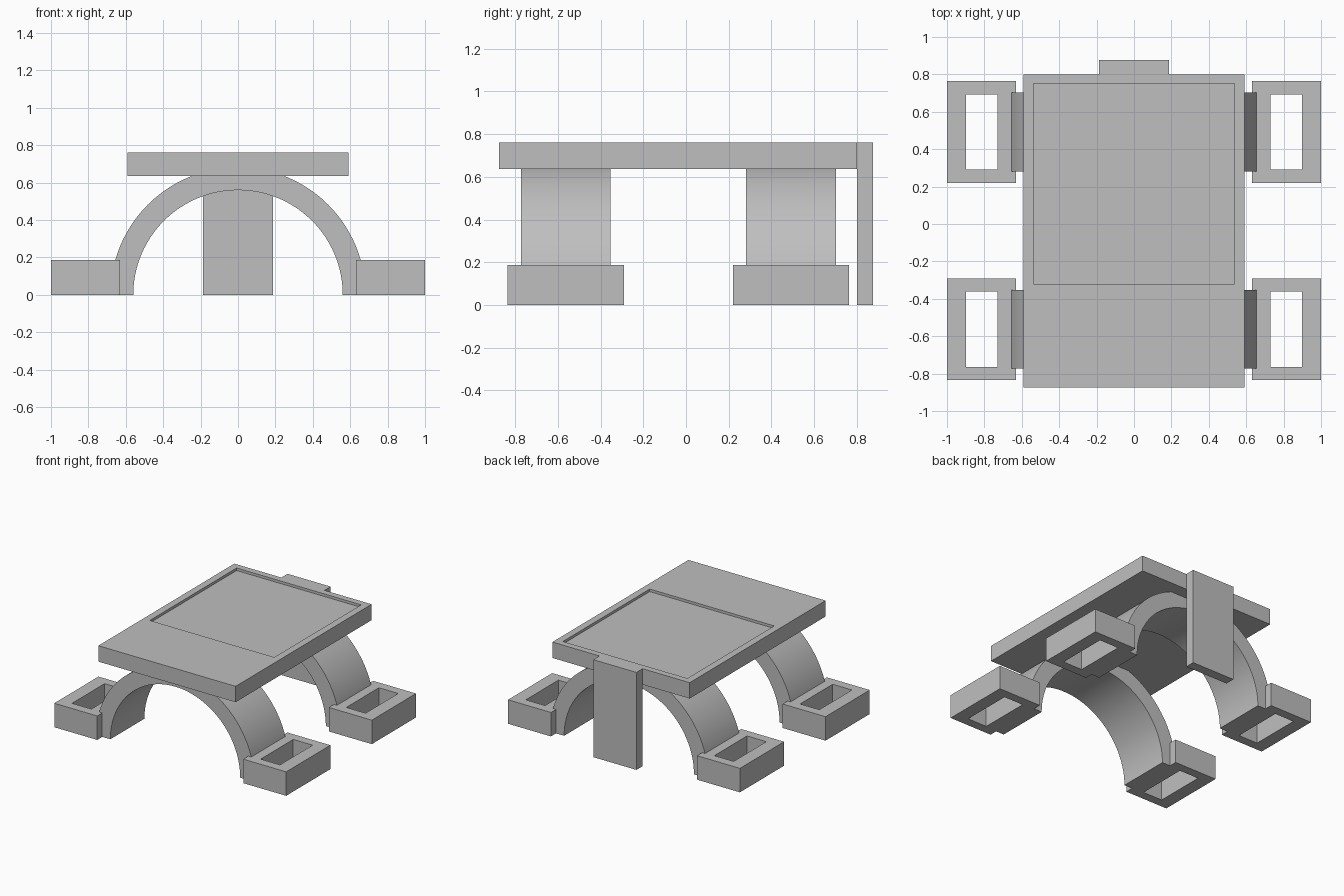
import bpy, bmesh, math
from mathutils import Vector

if "Cube" in bpy.data.objects:
    bpy.data.objects.remove(bpy.data.objects["Cube"], do_unlink=True)

grey = bpy.data.materials.new("plain grey")
grey.use_nodes = True
colour = (0.52, 0.52, 0.52, 1)
grey.diffuse_color = colour
grey.node_tree.nodes["Principled BSDF"].inputs["Base Color"].default_value = colour


def add_object(name, bm):
    bmesh.ops.recalc_face_normals(bm, faces=bm.faces)
    mesh = bpy.data.meshes.new(name)
    bm.to_mesh(mesh)
    bm.free()
    mesh.materials.append(grey)
    obj = bpy.data.objects.new(name, mesh)
    bpy.context.collection.objects.link(obj)
    return obj


def box(name, low, high):
    low, high = Vector(low), Vector(high)
    bm = bmesh.new()
    bmesh.ops.create_cube(bm, size=1)
    for v in bm.verts:
        v.co = (low + high) / 2 + v.co * (high - low)
    return add_object(name, bm)


def activate(obj):
    bpy.ops.object.select_all(action="DESELECT")
    obj.select_set(True)
    bpy.context.view_layer.objects.active = obj


def cut(obj, low, high):
    """Cut a box-shaped hole or pocket."""
    cutter = box("cutter", low, high)
    cutter.hide_render = True
    mod = obj.modifiers.new("cut", "BOOLEAN")
    mod.operation = "DIFFERENCE"
    mod.solver = "EXACT"
    mod.object = cutter
    activate(obj)
    bpy.ops.object.modifier_apply(modifier=mod.name)
    bpy.data.objects.remove(cutter, do_unlink=True)


def arch(name, inner, outer, y0, y1, steps=64):
    """Half ring profile extruded along y."""
    bm = bmesh.new()
    angles = [math.pi * i / steps for i in range(steps + 1)]
    rings = [[bm.verts.new((r * math.cos(a), y0, r * math.sin(a))) for a in angles]
             for r in (inner, outer)]
    for i in range(steps):
        bm.faces.new((rings[0][i], rings[0][i + 1], rings[1][i + 1], rings[1][i]))
    result = bmesh.ops.extrude_face_region(bm, geom=bm.faces[:])
    moved = [v for v in result["geom"] if isinstance(v, bmesh.types.BMVert)]
    bmesh.ops.translate(bm, verts=moved, vec=(0, y1 - y0, 0))
    obj = add_object(name, bm)
    activate(obj)
    bpy.ops.object.shade_smooth_by_angle(angle=math.radians(30))


# Table top with a shallow tray
top = box("top_plate", (-0.592, -0.875, 0.636), (0.592, 0.8, 0.76))
cut(top, (-0.537, -0.32, 0.74), (0.537, 0.75, 0.9))

# Upright panel at the back, flush with the top
box("back_panel", (-0.186, 0.8, 0), (0.186, 0.876, 0.76))

# Arched legs, each standing between two hollow feet
for end, y in (("front", -0.563), ("back", 0.492)):
    arch(end + "_arch", 0.56, 0.682, y - 0.21, y + 0.21)
    for side, s in (("left", 1), ("right", -1)):
        xs = sorted((s * 0.63, s))
        hole = sorted((s * 0.73, s * 0.897))
        foot = box(f"{end}_{side}_foot", (xs[0], y - 0.272, 0), (xs[1], y + 0.272, 0.187))
        cut(foot, (hole[0], y - 0.201, -0.1), (hole[1], y + 0.201, 0.3))
